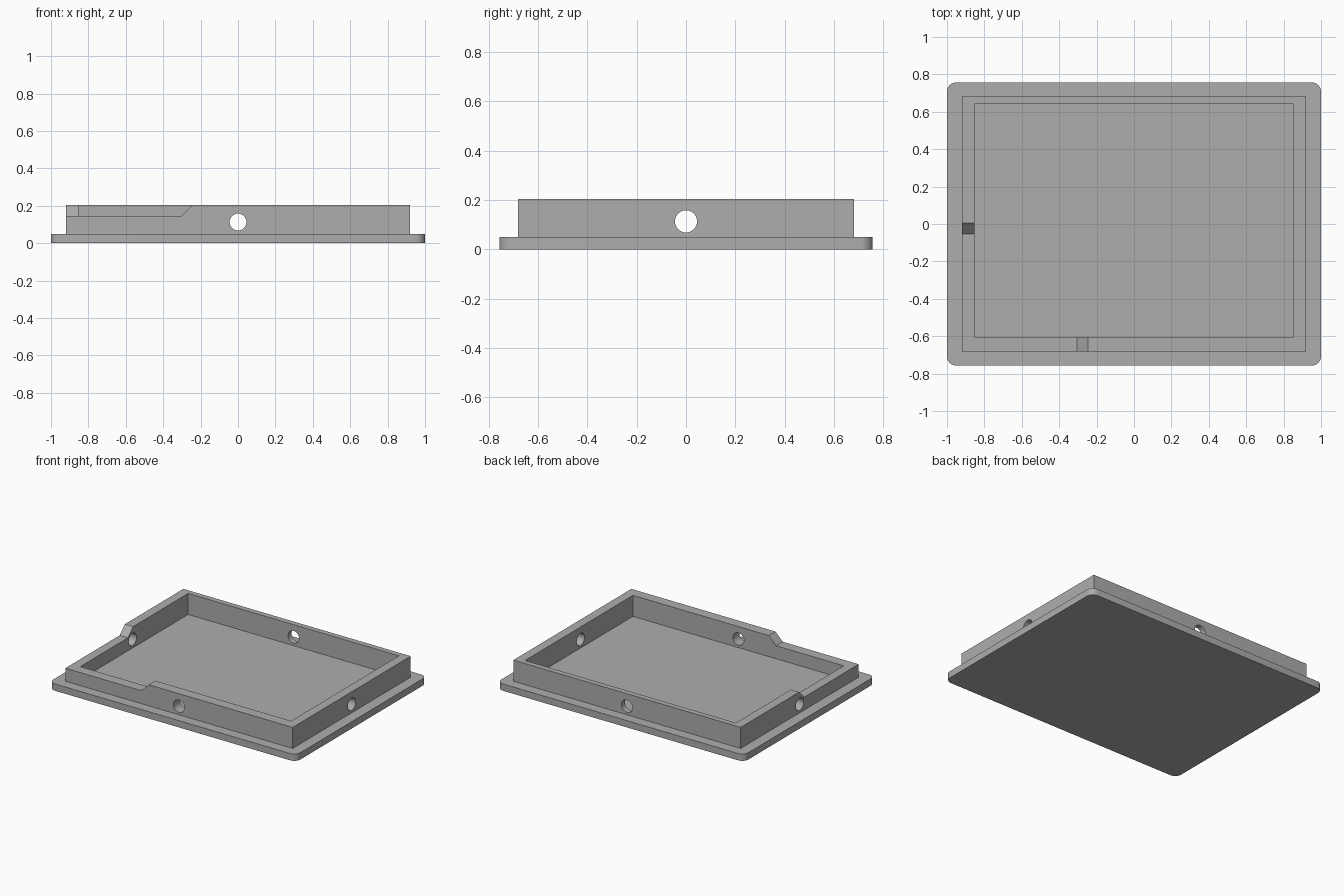
import bpy
import bmesh
import math
from mathutils import Vector

default = bpy.data.objects.get("Cube")
if default:
    bpy.data.objects.remove(default, do_unlink=True)

BASE_TOP, WALL_TOP, NOTCH_Z = 0.05, 0.204, 0.145
HALF_X, HALF_Y, CORNER = 1.0, 0.757, 0.05
HOLE_Z, HOLE_R = 0.113, 0.045

grey = bpy.data.materials.new("light grey")
grey.use_nodes = True
grey.diffuse_color = (0.42, 0.42, 0.42, 1)
grey.node_tree.nodes["Principled BSDF"].inputs["Base Color"].default_value = grey.diffuse_color


def prism(name, points, direction):
    """Extrude a closed flat outline along a direction."""
    bm = bmesh.new()
    face = bm.faces.new([bm.verts.new(p) for p in points])
    extruded = bmesh.ops.extrude_face_region(bm, geom=[face])["geom"]
    verts = [v for v in extruded if isinstance(v, bmesh.types.BMVert)]
    bmesh.ops.translate(bm, verts=verts, vec=Vector(direction))
    bmesh.ops.recalc_face_normals(bm, faces=bm.faces)
    mesh = bpy.data.meshes.new(name)
    bm.to_mesh(mesh)
    bm.free()
    mesh.materials.append(grey)
    obj = bpy.data.objects.new(name, mesh)
    bpy.context.collection.objects.link(obj)
    return obj


def box(name, x0, x1, y0, y1, z0, z1):
    return prism(name, [(x0, y0, z0), (x1, y0, z0), (x1, y1, z0), (x0, y1, z0)], (0, 0, z1 - z0))


def combine(target, tool, operation):
    """Apply a boolean and discard its tool."""
    tool.hide_render = True
    bpy.context.view_layer.objects.active = target
    mod = target.modifiers.new("boolean", "BOOLEAN")
    mod.operation, mod.solver, mod.object = operation, "EXACT", tool
    bpy.ops.object.modifier_apply(modifier=mod.name)
    bpy.data.objects.remove(tool, do_unlink=True)


# Base plate with rounded corners
outline = []
for quarter, (sx, sy) in enumerate([(1, 1), (-1, 1), (-1, -1), (1, -1)]):
    for step in range(9):
        a = math.pi / 2 * (quarter + step / 8)
        outline.append((sx * (HALF_X - CORNER) + CORNER * math.cos(a),
                        sy * (HALF_Y - CORNER) + CORNER * math.sin(a), 0))
lid = prism("lid_tray", outline, (0, 0, BASE_TOP))

# Raised rim: solid block, then hollowed down to the plate
combine(lid, box("rim", -0.92, 0.92, -0.682, 0.682, 0.02, WALL_TOP), "UNION")
combine(lid, box("cavity", -0.853, 0.853, -0.605, 0.642, BASE_TOP, 0.4), "DIFFERENCE")

# Lowered corner section with sloped ends in the front and right walls
rise = 0.12


def notch(start, foot):
    return [(start, NOTCH_Z), (foot, NOTCH_Z), (foot + rise, NOTCH_Z + rise), (start, NOTCH_Z + rise)]


front_notch = prism("front_notch", [(x, -0.75, z) for x, z in notch(-0.97, -0.305)], (0, 0.2, 0))
combine(lid, front_notch, "DIFFERENCE")
side_notch = prism("side_notch", [(-0.98, y, z) for y, z in notch(-0.72, -0.053)], (0.2, 0, 0))
combine(lid, side_notch, "DIFFERENCE")

# Round holes through the middle of all four walls
circle = [(HOLE_R * math.cos(math.tau * i / 32), HOLE_Z + HOLE_R * math.sin(math.tau * i / 32))
          for i in range(32)]
combine(lid, prism("hole_y", [(u, -0.9, z) for u, z in circle], (0, 1.8, 0)), "DIFFERENCE")
combine(lid, prism("hole_x", [(-1.1, u, z) for u, z in circle], (2.2, 0, 0)), "DIFFERENCE")

# Smooth the round corners and holes, keep the edges sharp
bpy.ops.object.select_all(action="DESELECT")
lid.select_set(True)
bpy.context.view_layer.objects.active = lid
bpy.ops.object.shade_smooth_by_angle(angle=math.radians(30))
